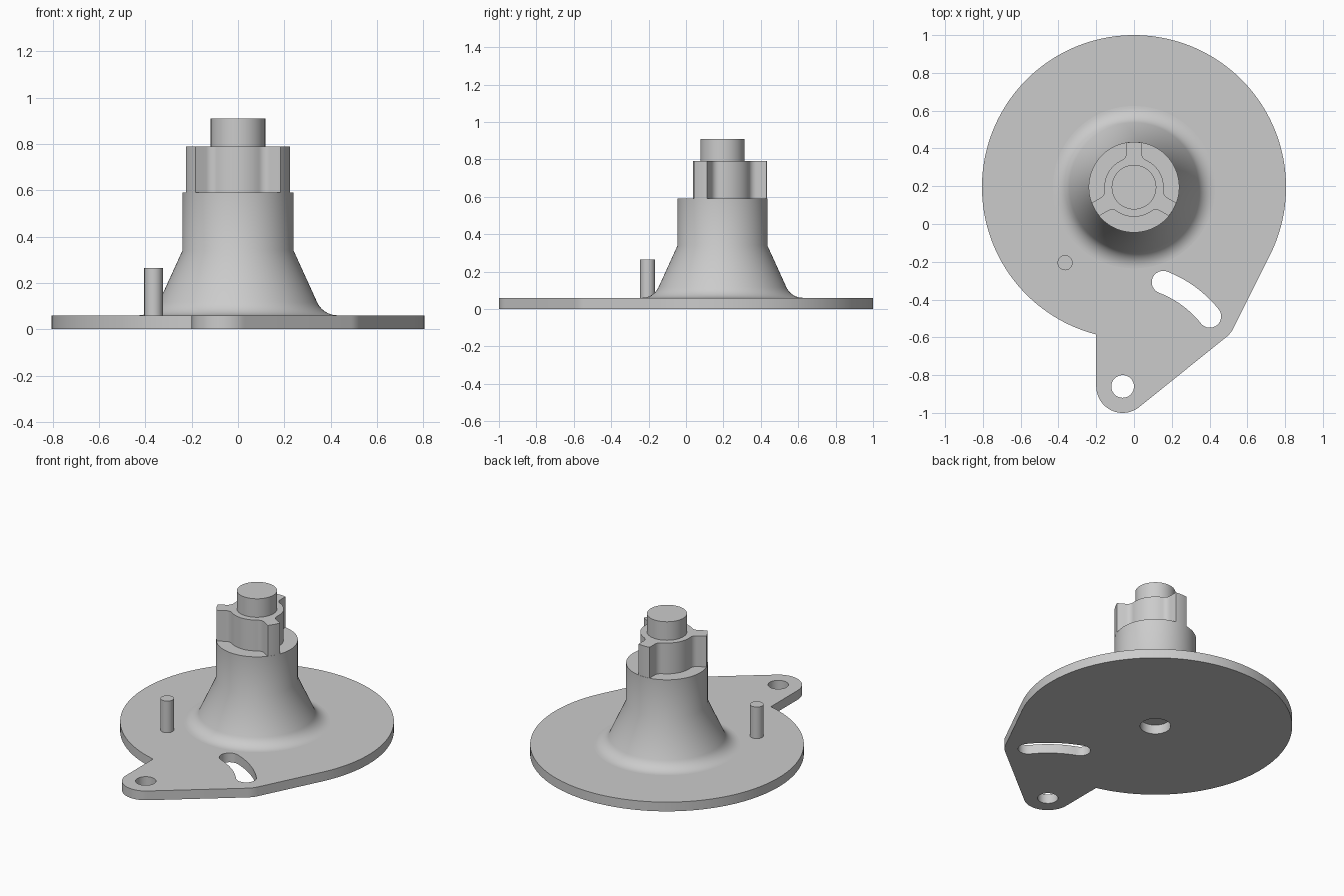
import bpy, bmesh
from math import sin, cos, radians, sqrt, atan2, degrees, acos, hypot, pi

cube = bpy.data.objects.get("Cube")
if cube:
    bpy.data.objects.remove(cube)

grey = bpy.data.materials.new("plain grey")
grey.use_nodes = True
grey.diffuse_color = (0.6, 0.6, 0.6, 1)
grey.node_tree.nodes["Principled BSDF"].inputs["Base Color"].default_value = (0.6, 0.6, 0.6, 1)

HUB = (0, 0.195)        # axis of disc and spindle
PIVOT = (-0.06, -0.86)  # ear hole, also the centre of the curved slot
DISC_R, EAR_R, HOLE_R = 0.805, 0.14, 0.06
PLATE_TOP = 0.06


def arc(center, radius, start, end, steps):
    """Points along an arc, angles in degrees."""
    angles = [radians(start + (end - start) * i / steps) for i in range(steps + 1)]
    return [(center[0] + radius * cos(a), center[1] + radius * sin(a)) for a in angles]


def circle(center, radius, steps=48):
    return arc(center, radius, 0, 360, steps)[:-1]


def finish(name, mesh):
    obj = bpy.data.objects.new(name, mesh)
    bpy.context.collection.objects.link(obj)
    mesh.materials.clear()
    mesh.materials.append(grey)
    bpy.ops.object.select_all(action="DESELECT")
    obj.select_set(True)
    bpy.context.view_layer.objects.active = obj
    bpy.ops.object.shade_smooth_by_angle(angle=radians(30))
    return obj


def extruded(name, outlines, low, high):
    """Solid from flat outlines; inner outlines become holes."""
    curve = bpy.data.curves.new(name, "CURVE")
    curve.dimensions = "2D"
    curve.fill_mode = "BOTH"
    curve.extrude = (high - low) / 2
    for points in outlines:
        spline = curve.splines.new("POLY")
        spline.points.add(len(points) - 1)
        for p, (x, y) in zip(spline.points, points):
            p.co = (x, y, 0, 1)
        spline.use_cyclic_u = True
    helper = bpy.data.objects.new(name + " outline", curve)
    bpy.context.collection.objects.link(helper)
    bpy.context.view_layer.update()
    graph = bpy.context.evaluated_depsgraph_get()
    mesh = bpy.data.meshes.new_from_object(helper.evaluated_get(graph))
    bpy.data.objects.remove(helper)
    bm = bmesh.new()
    bm.from_mesh(mesh)
    bmesh.ops.remove_doubles(bm, verts=bm.verts, dist=1e-5)
    bmesh.ops.translate(bm, verts=bm.verts, vec=(0, 0, (low + high) / 2))
    bmesh.ops.recalc_face_normals(bm, faces=bm.faces)
    bm.to_mesh(mesh)
    bm.free()
    return finish(name, mesh)


def lathed(name, profile, center, steps=96):
    """Closed solid turned around a vertical axis from (radius, z) points."""
    bm = bmesh.new()
    rings = [[bm.verts.new((x, y, z)) for x, y in circle(center, r, steps)]
             for r, z in profile]
    for a, b in zip(rings, rings[1:]):
        for i in range(steps):
            j = (i + 1) % steps
            bm.faces.new((a[i], a[j], b[j], b[i]))
    bm.faces.new(rings[0][::-1])
    bm.faces.new(rings[-1])
    mesh = bpy.data.meshes.new(name)
    bm.to_mesh(mesh)
    bm.free()
    return finish(name, mesh)


# Base plate: disc, slot corner and pivot ear joined by tangents
slot_r, slot_from, slot_to = 0.592, 38.8, 68.8
corner = arc(PIVOT, slot_r, slot_from, slot_from, 1)[0]
dx, dy = corner[0] - HUB[0], corner[1] - HUB[1]
side = degrees(atan2(dy, dx) + acos((DISC_R - EAR_R) / hypot(dx, dy)))
lower = slot_from - 90
notch_x = PIVOT[0] - EAR_R
notch = degrees(atan2(-sqrt(DISC_R ** 2 - notch_x ** 2), notch_x)) + 360
outline = (arc(HUB, DISC_R, side, notch, 128)
           + arc(PIVOT, EAR_R, 180, lower + 360, 24)
           + arc(corner, EAR_R, lower, side, 8))

# Curved slot with round ends
slot_end = arc(PIVOT, slot_r, slot_to, slot_to, 1)[0]
slot = (arc(PIVOT, slot_r + HOLE_R, slot_from, slot_to, 20)
        + arc(slot_end, HOLE_R, slot_to, slot_to + 180, 16)[1:]
        + arc(PIVOT, slot_r - HOLE_R, slot_to, slot_from, 20)[1:]
        + arc(corner, HOLE_R, slot_from - 180, slot_from, 16)[1:-1])
extruded("base_plate", [outline, slot, circle(PIVOT, HOLE_R), circle(HUB, 0.09)], 0, PLATE_TOP)

# Flared spindle body with a fillet at its foot
foot = arc((0.43, 0.157), 0.097, -90, -155.3, 10)
lathed("spindle_body", foot + [(0.24, 0.34), (0.24, 0.59)], HUB)

# Three-lug collar
core_r, lug_r, half, fillet = 0.157, 0.239, 0.04, 0.042
fx = half + fillet
fy = sqrt((core_r + fillet) ** 2 - fx ** 2)
touch = degrees(atan2(fy, fx))
tip = degrees(acos(half / lug_r))
lug = (arc((fx, fy), fillet, touch + 180, 180, 8)
       + arc((0, 0), lug_r, tip, 180 - tip, 6)
       + arc((-fx, fy), fillet, 0, -touch, 8)
       + arc((0, 0), core_r, 180 - touch, touch + 120, 16)[1:-1])
collar = []
for turn in (0, 2 * pi / 3, 4 * pi / 3):
    c, s = cos(turn), sin(turn)
    collar += [(HUB[0] + x * c - y * s, HUB[1] + x * s + y * c) for x, y in lug]
extruded("lug_collar", [collar], 0.59, 0.79)

# Top shaft and locating pin
lathed("top_shaft", [(0.118, 0.79), (0.118, 0.91)], HUB)
lathed("locating_pin", [(0.04, PLATE_TOP), (0.04, 0.265)], (-0.365, -0.205), 32)
